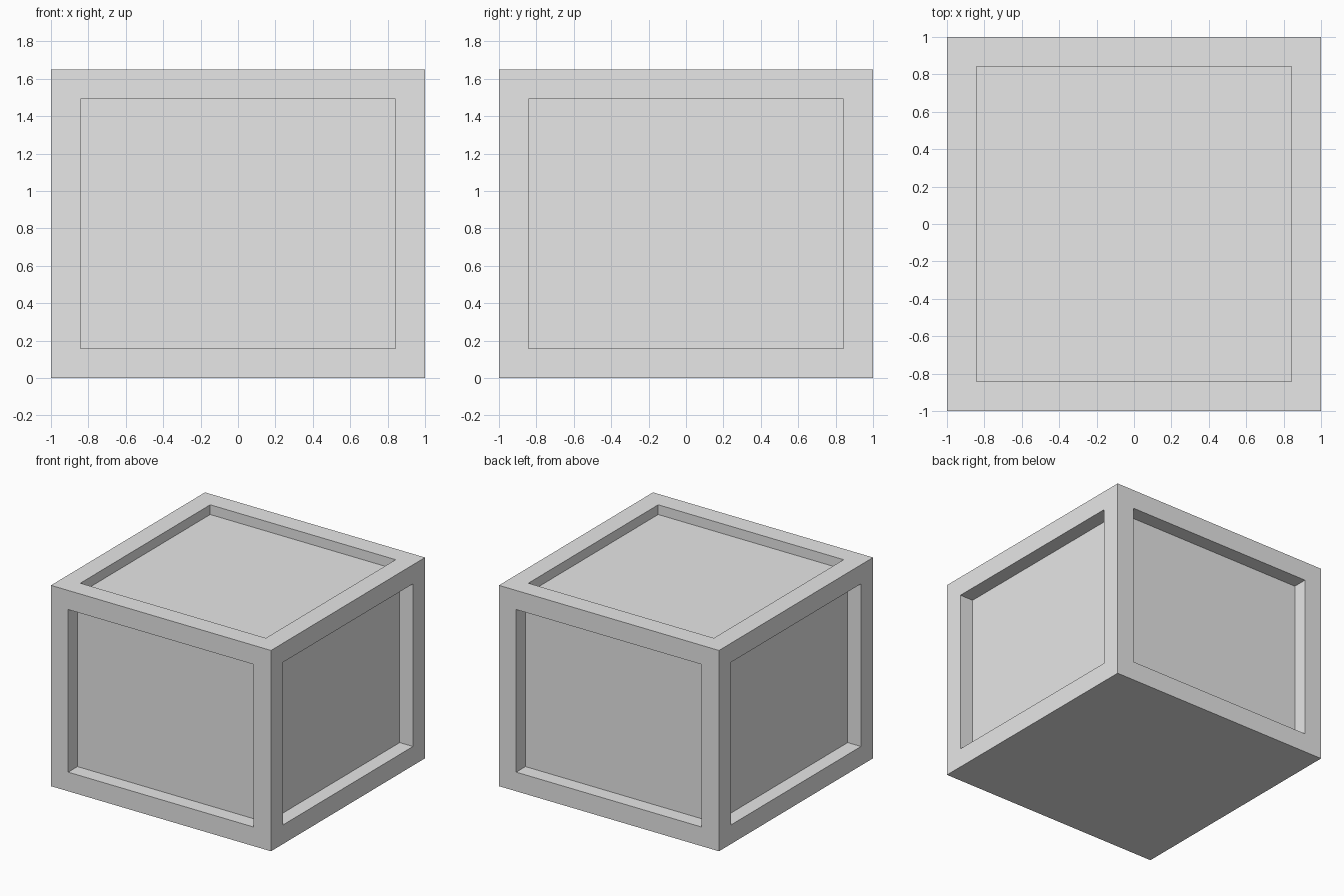
import bpy
import bmesh

if "Cube" in bpy.data.objects:
    bpy.data.objects.remove(bpy.data.objects["Cube"])

HEIGHT = 1.65      # overall height, base is 2 x 2
BORDER = 0.157     # width of the raised frame
SIDE_DEPTH = 0.12  # recess of the side panels
TOP_DEPTH = 0.08   # recess of the lid panel

grey = bpy.data.materials.new("plain_grey")
grey.diffuse_color = (0.8, 0.8, 0.8, 1.0)
grey.use_nodes = True
grey.node_tree.nodes["Principled BSDF"].inputs["Base Color"].default_value = grey.diffuse_color

# Crate body: a box standing on the ground
bm = bmesh.new()
bmesh.ops.create_cube(bm, size=1.0)
for v in bm.verts:
    v.co = (v.co.x * 2, v.co.y * 2, (v.co.z + 0.5) * HEIGHT)
bm.normal_update()

# Sunken panels on the sides and lid; the underside stays flat
panels = [f for f in bm.faces if f.normal.z > -0.5]
for face in panels:
    normal = face.normal.copy()
    depth = TOP_DEPTH if normal.z > 0.5 else SIDE_DEPTH
    # Frame border, then straight recess walls
    bmesh.ops.inset_individual(bm, faces=[face], thickness=BORDER, use_even_offset=True)
    floor = bmesh.ops.extrude_discrete_faces(bm, faces=[face])["faces"][0]
    bmesh.ops.translate(bm, verts=floor.verts, vec=-normal * depth)

bmesh.ops.recalc_face_normals(bm, faces=bm.faces)
mesh = bpy.data.meshes.new("crate")
bm.to_mesh(mesh)
bm.free()
mesh.materials.append(grey)
crate = bpy.data.objects.new("crate", mesh)
bpy.context.collection.objects.link(crate)
